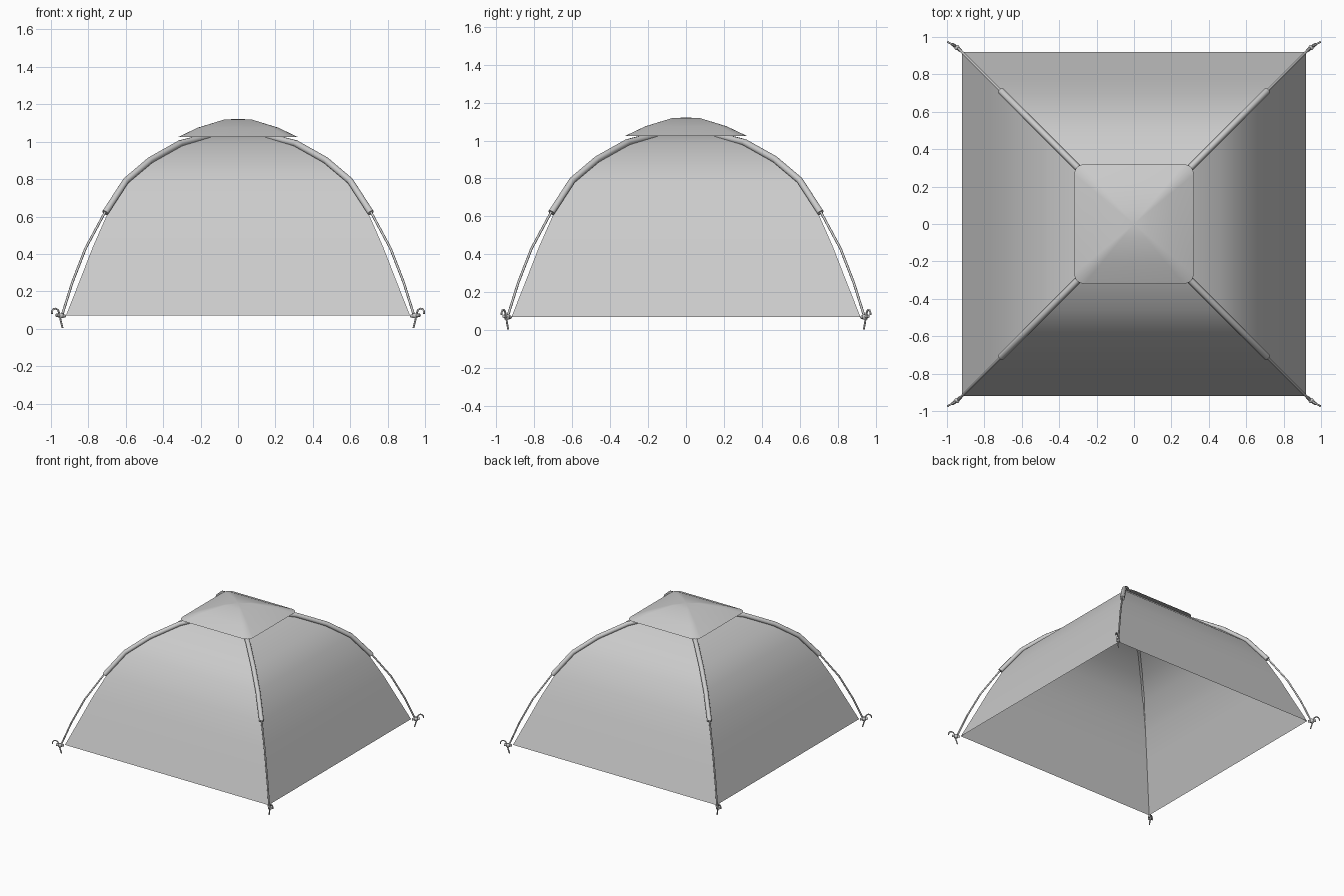
import bpy, bmesh, math
from mathutils import Vector

if "Cube" in bpy.data.objects:
    bpy.data.objects.remove(bpy.data.objects["Cube"])

GREY = (0.6, 0.6, 0.6, 1)
mat = bpy.data.materials.new("light_grey")
mat.use_nodes = True
mat.diffuse_color = GREY
mat.node_tree.nodes["Principled BSDF"].inputs["Base Color"].default_value = GREY


def mesh_object(name, bm):
    me = bpy.data.meshes.new(name)
    bm.to_mesh(me)
    bm.free()
    me.materials.append(mat)
    for poly in me.polygons:
        poly.use_smooth = True
    ob = bpy.data.objects.new(name, me)
    bpy.context.collection.objects.link(ob)
    return ob


def tube(name, points, radius, sides=2):
    cu = bpy.data.curves.new(name, 'CURVE')
    cu.dimensions = '3D'
    cu.bevel_depth = radius
    cu.bevel_resolution = sides
    cu.use_fill_caps = True
    sp = cu.splines.new('POLY')
    sp.points.add(len(points) - 1)
    for p, co in zip(sp.points, points):
        p.co = (*co, 1)
    sp.use_smooth = True
    cu.materials.append(mat)
    ob = bpy.data.objects.new(name, cu)
    bpy.context.collection.objects.link(ob)
    return ob


# Canopy: four curved panels meeting at crisp diagonal ridges, open below
profile = [(0.92, 0.07), (0.845, 0.26), (0.775, 0.44), (0.70, 0.61), (0.59, 0.785),
           (0.46, 0.893), (0.30, 0.983), (0.15, 1.03), (0, 1.05)]
bm = bmesh.new()
for k in range(4):
    ang = k * math.pi / 2
    c, s = round(math.cos(ang)), round(math.sin(ang))

    def turned(x, y, z):
        return bm.verts.new((x * c - y * s, x * s + y * c, z))

    rows = [[turned(-h, -h, z), turned(h, -h, z)] for h, z in profile[:-1]]
    for a, b in zip(rows, rows[1:]):
        bm.faces.new((a[0], a[1], b[1], b[0]))
    bm.faces.new((*rows[-1], turned(0, 0, profile[-1][1])))
mesh_object("canopy", bm)

# Top cover: shallow domed cap with rounded corners
bm = bmesh.new()
rings = []
for h, z in [(0.32, 1.025), (0.215, 1.075), (0.075, 1.118)]:
    r = h * 0.17
    ring = []
    for k in range(4):
        for j in range(5):
            a = (k + j / 4) * math.pi / 2
            mid = math.pi / 4 + k * math.pi / 2
            cx = math.copysign(h - r, math.cos(mid))
            cy = math.copysign(h - r, math.sin(mid))
            ring.append(bm.verts.new((cx + r * math.cos(a), cy + r * math.sin(a), z)))
    rings.append(ring)
n = len(rings[0])
for a, b in zip(rings, rings[1:]):
    for i in range(n):
        j = (i + 1) % n
        bm.faces.new((a[i], a[j], b[j], b[i]))
peak = bm.verts.new((0, 0, 1.122))
for i in range(n):
    bm.faces.new((rings[-1][i], rings[-1][(i + 1) % n], peak))
mesh_object("top_cover", bm)

# Corner parts, repeated at all four corners
sleeve = [(0.71, 0.62), (0.60, 0.79), (0.47, 0.90), (0.31, 0.99), (0.15, 1.03)]
pole = [(0.943, 0.065), (0.885, 0.25), (0.815, 0.43), (0.71, 0.625), (0.60, 0.79)]
stake = [(0.938, 0.938, 0.004), (0.948, 0.945, 0.045), (0.955, 0.95, 0.08),
         (0.962, 0.955, 0.1), (0.974, 0.962, 0.108), (0.987, 0.968, 0.105),
         (0.995, 0.972, 0.095), (0.995, 0.974, 0.08)]
clip = [(0.925, 0.925, 0.068), (0.945, 0.942, 0.07), (0.972, 0.962, 0.073)]
corners = {"front_left": (1, -1), "front_right": (-1, -1),
           "back_left": (1, 1), "back_right": (-1, 1)}

for label, (sx, sy) in corners.items():
    def place(points):
        return [Vector((x * sx, y * sy, z)) for x, y, z in points]

    def diagonal(points):
        return place([(d, d, z) for d, z in points])

    tube(label + "_sleeve", diagonal(sleeve), 0.018, 3)
    tube(label + "_pole", diagonal(pole), 0.0065)
    tube(label + "_stake", place(stake), 0.005)
    tube(label + "_clip", place(clip), 0.009)
    # Small ring holding the pole foot on the stake
    bm = bmesh.new()
    bmesh.ops.create_cone(bm, cap_ends=True, segments=12, radius1=0.014, radius2=0.014, depth=0.025)
    foot = mesh_object(label + "_pole_foot", bm)
    foot.location = (0.947 * sx, 0.944 * sy, 0.07)
